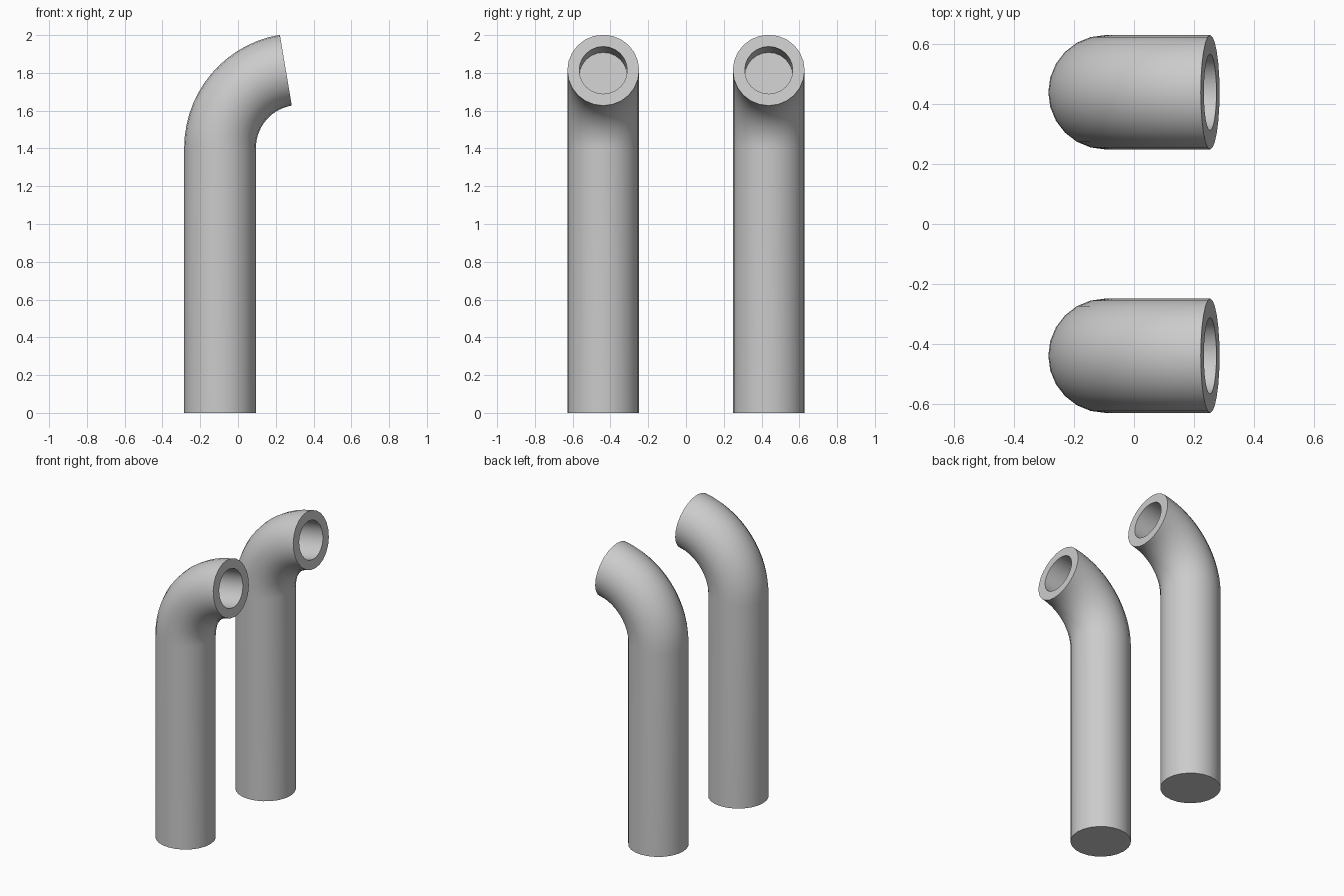
import bpy, bmesh
from math import sin, cos, pi, radians
from mathutils import Vector

if "Cube" in bpy.data.objects:
    bpy.data.objects.remove(bpy.data.objects["Cube"])

SIDES, STEPS = 24, 14
R, HOLE, DEPTH = 0.19, 0.127, 0.19      # outer radius, mouth radius, mouth depth
BEND, ANGLE = 0.417, radians(80.5)      # bend radius and sweep
X0, Z0 = -0.095, 1.403                  # pipe axis, start of bend


def ring(bm, centre, tangent, radius, y):
    """Circle of vertices perpendicular to a tangent in the xz plane."""
    side = Vector((tangent.z, 0, -tangent.x))
    return [bm.verts.new(centre + Vector((0, y, 0))
                         + side * radius * cos(2 * pi * i / SIDES)
                         + Vector((0, radius * sin(2 * pi * i / SIDES), 0)))
            for i in range(SIDES)]


def make_pipe(name, y):
    bm = bmesh.new()
    # Straight riser then bend
    up = Vector((0, 0, 1))
    rings = [ring(bm, Vector((X0, 0, 0)), up, R, y)]
    for k in range(STEPS + 1):
        a = ANGLE * k / STEPS
        c = Vector((X0 + BEND * (1 - cos(a)), 0, Z0 + BEND * sin(a)))
        t = Vector((sin(a), 0, cos(a)))
        rings.append(ring(bm, c, t, R, y))
    # Rim and recessed mouth
    rings.append(ring(bm, c, t, HOLE, y))
    rings.append(ring(bm, c - t * DEPTH, t, HOLE, y))
    for a, b in zip(rings, rings[1:]):
        for i in range(SIDES):
            j = (i + 1) % SIDES
            bm.faces.new((a[i], a[j], b[j], b[i]))
    bm.faces.new(rings[0])
    bm.faces.new(rings[-1])
    bmesh.ops.recalc_face_normals(bm, faces=bm.faces)
    mesh = bpy.data.meshes.new(name)
    bm.to_mesh(mesh)
    bm.free()
    obj = bpy.data.objects.new(name, mesh)
    bpy.context.collection.objects.link(obj)
    bpy.ops.object.select_all(action='DESELECT')
    obj.select_set(True)
    bpy.context.view_layer.objects.active = obj
    bpy.ops.object.shade_smooth_by_angle(angle=radians(35))


# Matching pair of vent pipes
make_pipe("front_vent_pipe", -0.438)
make_pipe("back_vent_pipe", 0.438)
